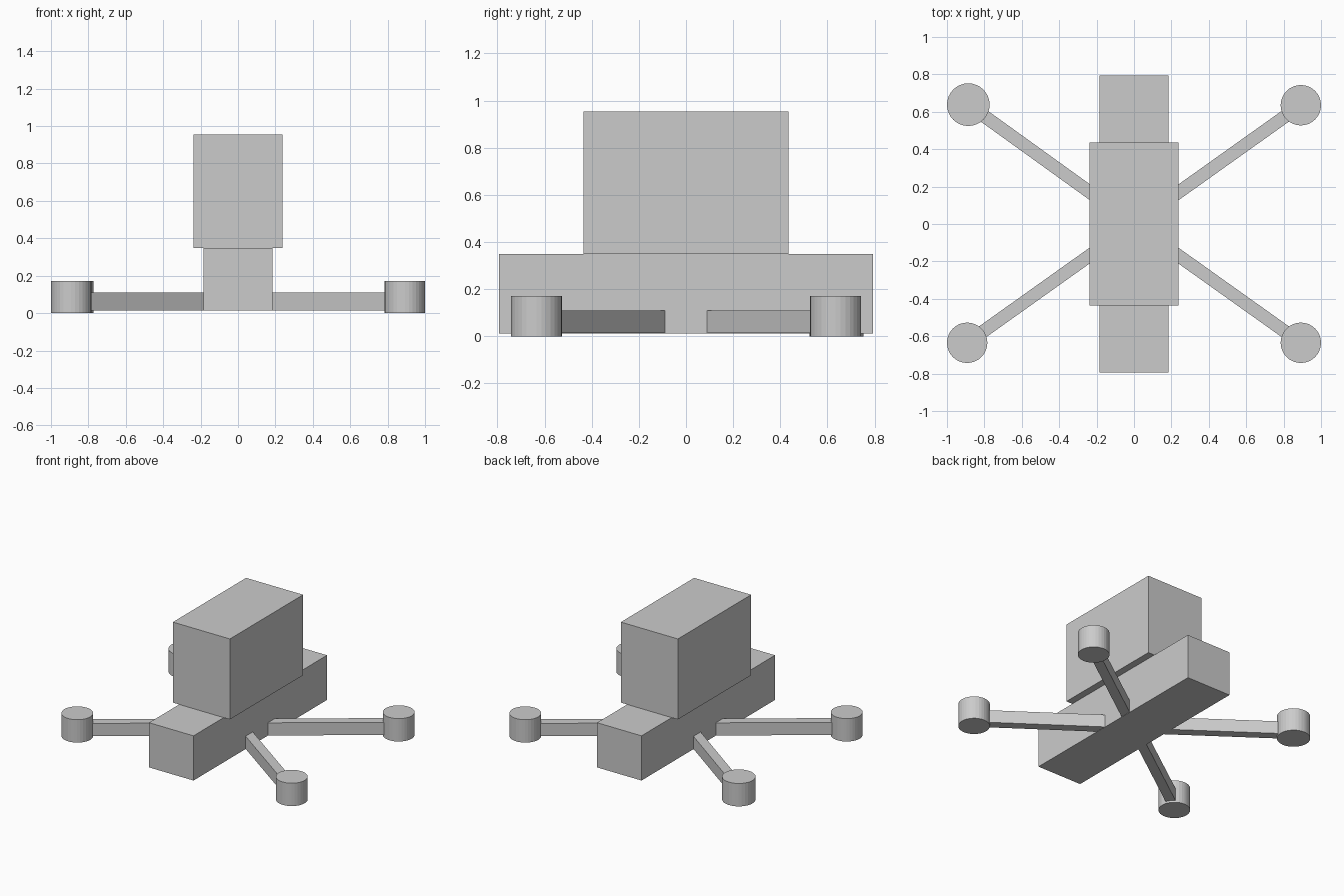
import bpy
import math

if "Cube" in bpy.data.objects:
    bpy.data.objects.remove(bpy.data.objects["Cube"], do_unlink=True)

GREY = (0.6, 0.6, 0.6, 1.0)
grey = bpy.data.materials.new("plain grey")
grey.use_nodes = True
grey.diffuse_color = GREY
grey.node_tree.nodes["Principled BSDF"].inputs["Base Color"].default_value = GREY


def finish(name):
    ob = bpy.context.object
    ob.name = name
    ob.data.materials.append(grey)
    return ob


def box(name, size, centre, turn=0.0):
    bpy.ops.mesh.primitive_cube_add(size=1, location=centre, rotation=(0, 0, turn))
    ob = finish(name)
    ob.scale = size
    return ob


def drum(name, radius, height, x, y):
    bpy.ops.mesh.primitive_cylinder_add(vertices=32, radius=radius, depth=height,
                                        location=(x, y, height / 2))
    return finish(name)


# Long base block with the taller block on top
box("base_block", (0.37, 1.586, 0.336), (0, 0, 0.181))
box("upper_block", (0.474, 0.87, 0.605), (0, 0, 0.652))

# Four diagonal arms, each ending in an upright drum
for side, sx in (("left", 1), ("right", -1)):
    for end, sy in (("front", -1), ("back", 1)):
        x, y, radius = sx * 0.892, sy * 0.635, 0.108
        if (side, end) == ("right", "back"):  # this drum is slightly wider
            x, y, radius = -0.886, 0.638, 0.114
        reach = math.hypot(x, y)
        box(f"{end}_{side}_arm", (reach, 0.069, 0.095),
            (x / 2, y / 2, 0.0625), math.atan2(y, x))
        drum(f"{end}_{side}_drum", radius, 0.172, x, y)
